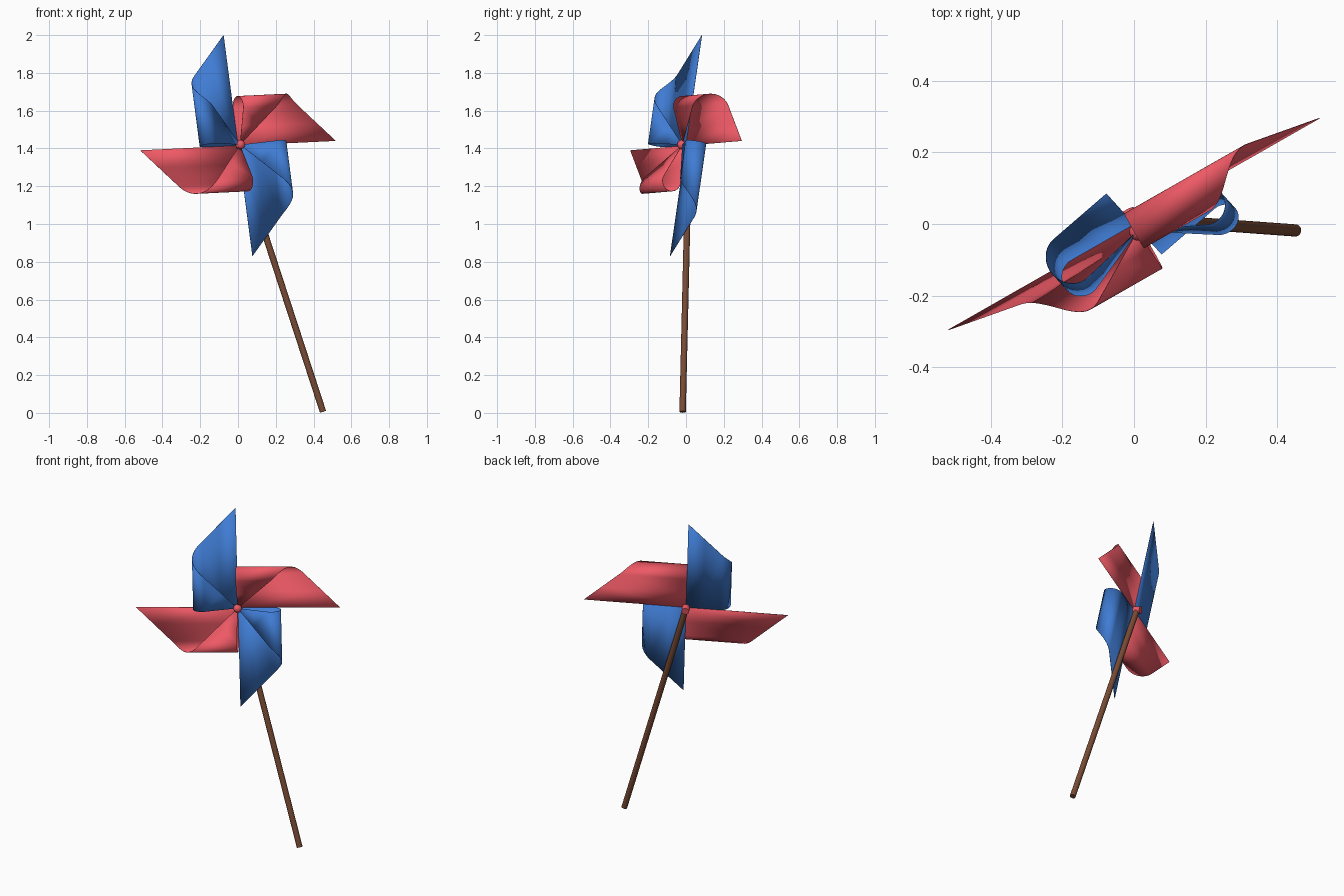
import bpy, bmesh, math
from mathutils import Vector, Matrix

if "Cube" in bpy.data.objects:
    bpy.data.objects.remove(bpy.data.objects["Cube"])

# Wheel frame: U and V lie in the paper plane, N points to the front
CENTRE = Vector((0, 0, 1.415))
U = Vector((0.868, 0.495, 0.042)).normalized()
V = Vector((-0.126, 0.143, 0.982))
V = (V - U * V.dot(U)).normalized()
N = U.cross(V)
FRAME = Matrix.Translation(CENTRE) @ Matrix((U, V, N)).transposed().to_4x4()
D, R, REACH, PIN = 0.596, 0.055, 0.2, 0.022


def material(name, colour):
    m = bpy.data.materials.new(name)
    m.diffuse_color = (*colour, 1)
    m.use_nodes = True
    m.node_tree.nodes["Principled BSDF"].inputs["Base Color"].default_value = m.diffuse_color
    return m


RED = material("red_paper", (0.85, 0.10, 0.13))
BLUE = material("blue_paper", (0.05, 0.20, 0.65))
BROWN = material("wood", (0.19, 0.07, 0.035))


def finish(obj, name, mat):
    obj.name = name
    obj.data.materials.append(mat)
    bpy.ops.object.select_all(action='DESELECT')
    obj.select_set(True)
    bpy.context.view_layer.objects.active = obj
    bpy.ops.object.shade_smooth_by_angle(angle=math.radians(35))


def rod(name, a, b, radius, mat):
    d = b - a
    bpy.ops.mesh.primitive_cylinder_add(vertices=24, radius=radius, depth=d.length, location=(a + b) / 2,
                                        rotation=d.to_track_quat('Z', 'Y').to_euler())
    finish(bpy.context.object, name, mat)


# Teardrop section of the curled paper: out along the back, round, back to the pin
section = [(0, 0), (REACH / 2, 0)]
for i in range(21):
    a = -math.pi / 2 + math.radians(195) * i / 20
    section.append((REACH + R * math.cos(a), R + R * math.sin(a)))
x, z = section[-1]
section += [(x / 2, (z + PIN) / 2), (0, PIN)]
lengths = [0]
for p, q in zip(section, section[1:]):
    lengths.append(lengths[-1] + math.dist(p, q))


def blade(name, turn, mat):
    bm = bmesh.new()
    place = FRAME @ Matrix.Rotation(turn, 4, 'Z')
    previous = None
    for (y, n), s in zip(section, lengths):
        width = D * (1 - s / lengths[-1])
        ends = [0, width] if width > 1e-6 else [0]
        row = [bm.verts.new(place @ Vector((e, y, n))) for e in ends]
        if previous:
            bm.faces.new(previous + row[::-1])
        previous = row
    mesh = bpy.data.meshes.new(name)
    bm.to_mesh(mesh)
    bm.free()
    obj = bpy.data.objects.new(name, mesh)
    bpy.context.collection.objects.link(obj)
    finish(obj, name, mat)
    paper = obj.modifiers.new("paper", 'SOLIDIFY')
    paper.thickness, paper.offset = 0.002, 0


# Four curled blades
for i, side in enumerate(("right", "top", "left", "bottom")):
    blade(side + "_blade", i * math.pi / 2, BLUE if i % 2 else RED)

# Pin head in front, washer behind
bpy.ops.mesh.primitive_uv_sphere_add(segments=24, ring_count=12, radius=0.025, location=CENTRE + N * 0.025)
finish(bpy.context.object, "pin_head", RED)
rod("pin_back", CENTRE - N * 0.042, CENTRE, 0.022, RED)

# Leaning stick
rod("stick", Vector((0.45, -0.018, 0.006)), CENTRE - N * 0.018, 0.017, BROWN)
